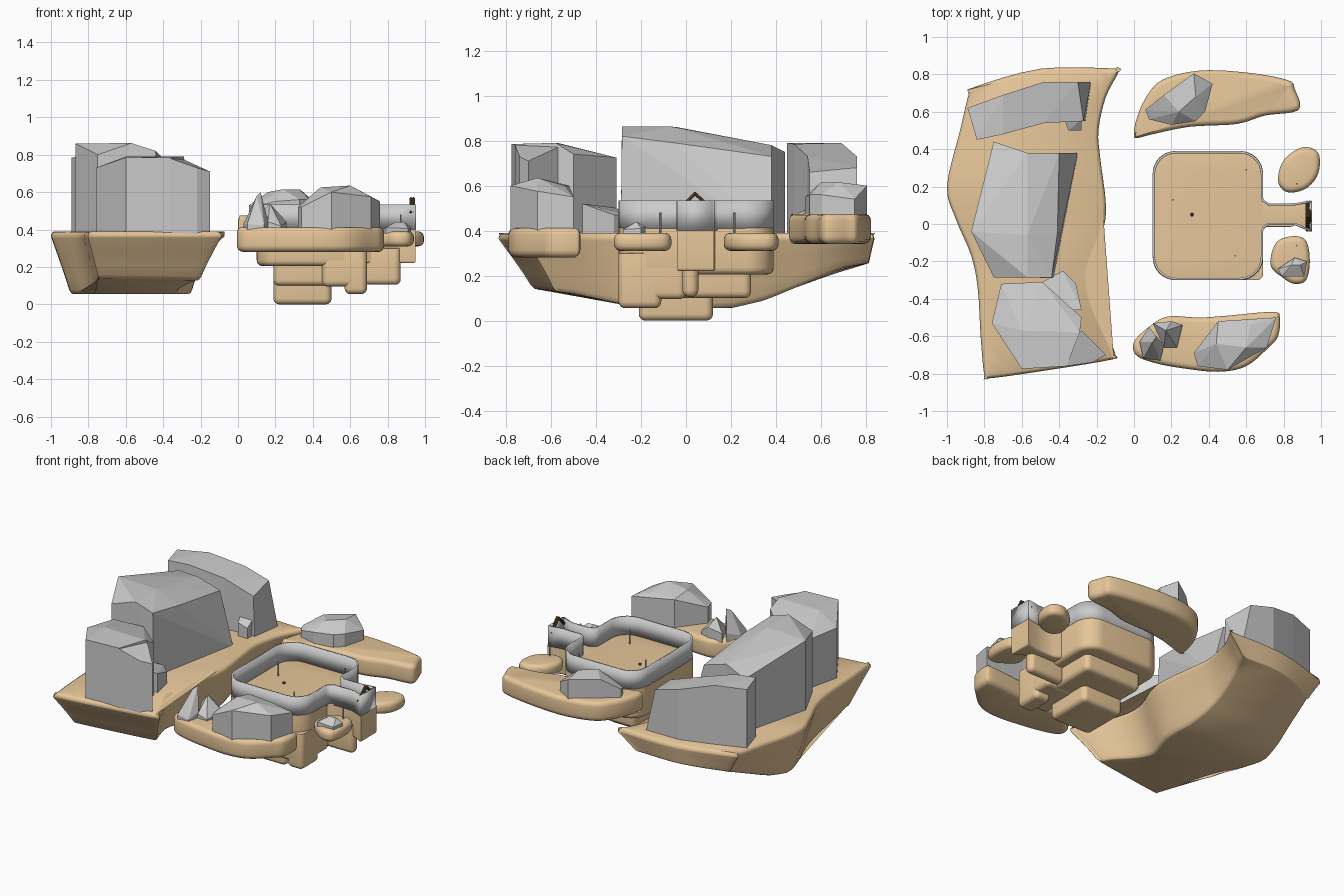
import bpy, bmesh
from math import sin, cos, pi, radians
from mathutils import Vector

if "Cube" in bpy.data.objects:
    bpy.data.objects.remove(bpy.data.objects["Cube"])


def material(name, color):
    m = bpy.data.materials.new(name)
    m.diffuse_color = (*color, 1)
    m.use_nodes = True
    m.node_tree.nodes["Principled BSDF"].inputs["Base Color"].default_value = m.diffuse_color
    return m


SAND = material("sand", (0.80, 0.57, 0.32))
WOOD = material("dark_wood", (0.13, 0.07, 0.03))
NAVY = material("navy", (0.02, 0.02, 0.2))


def finish(name, bm, mat=None, smooth=None):
    bmesh.ops.recalc_face_normals(bm, faces=bm.faces[:])
    me = bpy.data.meshes.new(name)
    bm.to_mesh(me)
    bm.free()
    ob = bpy.data.objects.new(name, me)
    bpy.context.collection.objects.link(ob)
    if mat:
        me.materials.append(mat)
    if smooth:
        bpy.ops.object.select_all(action='DESELECT')
        ob.select_set(True)
        bpy.context.view_layer.objects.active = ob
        bpy.ops.object.shade_smooth_by_angle(angle=radians(smooth))
    return ob


def spline(pts, n=5):
    """closed Catmull-Rom curve through 2D points"""
    p = [Vector(q) for q in pts]
    out = []
    for i in range(len(p)):
        a, b, c, d = (p[(i + k) % len(p)] for k in (-1, 0, 1, 2))
        for j in range(n):
            t = j / n
            out.append(0.5 * (2*b + (c-a)*t + (2*a-5*b+4*c-d)*t*t + (3*b-a-3*c+d)*t**3))
    return out


def rounded_rect(x0, x1, y0, y1, r, n=8):
    out = []
    for k, (cx, cy) in enumerate(((x1-r, y1-r), (x0+r, y1-r), (x0+r, y0+r), (x1-r, y0+r))):
        for i in range(n + 1):
            a = (k + i / n) * pi / 2
            out.append(Vector((cx + r*cos(a), cy + r*sin(a))))
    return out


def inset(ring, d):
    n = len(ring)
    area = sum(ring[i-1].cross(ring[i]) for i in range(n))
    s = 1 if area > 0 else -1
    out = []
    for i in range(n):
        t = (ring[(i+1) % n] - ring[i-1]).normalized()
        out.append(ring[i] + Vector((-t.y, t.x)) * d * s)
    return out


def loft(name, rings, mat=SAND, smooth=50):
    bm = bmesh.new()
    vs = [[bm.verts.new(p) for p in r] for r in rings]
    n = len(vs[0])
    for a, b in zip(vs, vs[1:]):
        for i in range(n):
            bm.faces.new((a[i-1], a[i], b[i], b[i-1]))
    caps = [bm.faces.new(vs[0]), bm.faces.new(vs[-1])]
    bmesh.ops.triangulate(bm, faces=caps)
    return finish(name, bm, mat, smooth)


def slab(name, ring, z0, z1, rb, rt):
    """flat slab with rounded bottom and top rims"""
    rings = []
    for k in range(5):
        a = k / 4 * pi / 2
        rings.append([(*p, z0 + rb*(1-sin(a))) for p in inset(ring, rb*(1-cos(a)))])
    rings.reverse()
    rings = [[(*p, z0 + rb*(1-cos(k/4*pi/2))) for p in inset(ring, rb*(1-sin(k/4*pi/2)))] for k in range(5)]
    rings += [[(*p, z1 - rt*(1-sin(k/4*pi/2))) for p in inset(ring, rt*(1-cos(k/4*pi/2)))] for k in range(5)]
    return loft(name, rings)


def rock(name, z0, *pieces):
    """faceted rock: convex lumps of top points dropped to the ground"""
    bm = bmesh.new()
    for pts in pieces:
        vs = [bm.verts.new(p) for p in pts]
        vs += [bm.verts.new((p[0], p[1], z0)) for p in pts if p[2] > z0]
        res = bmesh.ops.convex_hull(bm, input=vs)
        junk = {v for v in res["geom_interior"] + res["geom_unused"] if isinstance(v, bmesh.types.BMVert)}
        bmesh.ops.delete(bm, geom=list(junk), context='VERTS')
    bmesh.ops.dissolve_limit(bm, angle_limit=radians(2), verts=bm.verts[:], edges=bm.edges[:])
    return finish(name, bm)


def wall(name, pts, z0, z1, t=0.012):
    """thin upright wall along an open path"""
    bm = bmesh.new()
    lo = [bm.verts.new((*p, z0)) for p in pts]
    hi = [bm.verts.new((*p, z1)) for p in pts]
    for i in range(len(pts) - 1):
        bm.faces.new((lo[i], lo[i+1], hi[i+1], hi[i]))
    ob = finish(name, bm, None, 30)
    m = ob.modifiers.new("thickness", 'SOLIDIFY')
    m.thickness, m.offset = t, 0


def rod(name, a, b, r, mat=None):
    a, b = Vector(a), Vector(b)
    bm = bmesh.new()
    rot = (b - a).to_track_quat('Z', 'Y').to_matrix().to_4x4()
    rot.translation = (a + b) / 2
    bmesh.ops.create_cone(bm, cap_ends=True, segments=8, radius1=r, radius2=r,
                          depth=(b - a).length, matrix=rot)
    finish(name, bm, mat)


# large west island: tapered hull whose keel rises to the north
outline = spline([(-.08, .82), (-.12, .832), (-.5, .83), (-.86, .73), (-.885, .69), (-.93, .5), (-1, .2),
                  (-.95, .02), (-.87, -.17), (-.835, -.35), (-.82, -.6), (-.80, -.81), (-.77, -.825),
                  (-.45, -.78), (-.12, -.725), (-.1, -.7), (-.13, -.62), (-.22, -.42), (-.24, -.25),
                  (-.17, -.05), (-.15, .1), (-.18, .35), (-.19, .5), (-.15, .68)], 4)
KEEL = [(-.9, .15), (-.68, .14), (-.5, .12), (-.2, .055), (.2, .055), (.35, .09), (.7, .235), (.9, .27)]


def keel(y):
    for (a, za), (b, zb) in zip(KEEL, KEEL[1:]):
        if y <= b:
            return za + (zb - za) * (y - a) / (b - a)
    return KEEL[-1][1]


def hull_ring(f, up):
    out = []
    for p in outline:
        x = -.57 + (p.x + .57) * (1 - .25*f)
        y = p.y * (1 - (.19 if p.y < 0 else .03) * f)
        out.append((x, y, keel(y) + (.365 - keel(y)) * up))
    return out


loft("west_island", [hull_ring(1.12, 0), hull_ring(1.0, .015), hull_ring(.9, .08), hull_ring(.7, .3),
                     hull_ring(.35, .65), hull_ring(.03, .96), hull_ring(0, 1.0),
                     [(*p, .383) for p in inset(outline, .006)],
                     [(*p, .39) for p in inset(outline, .018)]])

# smaller floating islands
slab("northeast_island", spline([(0, .47), (.01, .55), (.06, .67), (.15, .77), (.35, .82), (.6, .81), (.82, .77),
     (.86, .72), (.88, .61), (.7, .58), (.55, .535), (.3, .52), (.1, .48), (.02, .46)]), .34, .475, .035, .03)
slab("southeast_island", spline([(0, -.63), (.08, -.55), (.18, -.495), (.35, -.5), (.5, -.49), (.74, -.47),
     (.78, -.5), (.77, -.6), (.72, -.66), (.6, -.76), (.45, -.79), (.25, -.77), (.1, -.74), (.01, -.7)]),
     .28, .412, .035, .03)
slab("north_islet", spline([(.77, .23), (.8, .34), (.9, .41), (.985, .38), (.985, .27), (.92, .19), (.82, .17)]),
     .31, .39, .03, .03)
slab("south_islet", spline([(.73, -.22), (.76, -.1), (.85, -.065), (.92, -.09), (.94, -.2), (.92, -.3),
     (.86, -.32), (.8, -.29)]), .31, .39, .03, .03)

# arena platform and its stepped underside
slab("arena_platform", rounded_rect(.1, .69, -.3, .39, .12), .205, .412, .03, .002)
for i, (x0, x1, y0, y1, z0) in enumerate([(.19, .62, -.24, .29, .1), (.19, .5, -.21, .12, 0),
                                          (.57, .69, -.3, -.11, .055), (.45, .69, -.3, .0, .095),
                                          (.6, .87, -.015, .055, .105)]):
    slab(f"underside_block_{i+1}", rounded_rect(x0, x1, y0, y1, .034), z0, .3, .03, .002)

# walkway with flared end
slab("walkway", [Vector(p) for p in [(.6, -.03), (.69, -.03), (.73, 0), (.86, 0), (.95, -.04), (.95, .125),
     (.86, .105), (.73, .105), (.69, .13), (.6, .13)]], .22, .412, .015, .001)

# arena wall running out along both sides of the walkway
ring = rounded_rect(.106, .684, -.294, .384, .12)
side_a = [(.945, .12), (.86, .105), (.72, .105), (.69, .125), (.684, .14)]
side_b = [(.684, -.04), (.69, -.02), (.72, 0), (.86, 0), (.945, -.036)]
wall("arena_wall", side_a + [tuple(p) for p in ring] + side_b, .40, .535)
wall("gate_panel", [(.945, -.04), (.945, .12)], .40, .535)

# gate roof
for x in (.925, .938):
    rod("gate_rafter", (x, -.035, .49), (x, .043, .568), .007, WOOD)
    rod("gate_rafter", (x, .12, .49), (x, .037, .568), .007, WOOD)

# marker poles and ball
for x, y, z in [(.6, .29, .41), (.21, .13, .41), (.54, -.17, .41), (.87, -.115, .385), (.87, .215, .385)]:
    rod("marker_pole", (x, y, z), (x, y, z + .095), .005)
bm = bmesh.new()
bmesh.ops.create_uvsphere(bm, u_segments=12, v_segments=8, radius=.009)
bmesh.ops.translate(bm, verts=bm.verts[:], vec=(.31, .05, .42))
finish("ball", bm, NAVY, 60)

# cliffs on the west island
rock("north_cliff", .37,
     [(-.89, .62, .785), (-.84, .45, .79), (-.7, .69, .79), (-.7, .48, .785), (-.48, .76, .73), (-.48, .54, .73)],
     [(-.48, .76, .73), (-.48, .54, .73), (-.3, .76, .68), (-.27, .55, .66), (-.23, .76, .37), (-.26, .55, .37)],
     [(-.37, .55, .5), (-.28, .56, .5), (-.35, .5, .48), (-.28, .5, .46)])
rock("middle_cliff", .37,
     [(-.75, .44, .75), (-.57, .38, .78), (-.75, .2, .80), (-.87, -.04, .86), (-.57, -.06, .862),
      (-.75, -.285, .80), (-.57, -.285, .862)],
     [(-.57, .38, .78), (-.57, -.06, .862), (-.57, -.285, .862), (-.40, .38, .73), (-.41, -.05, .79),
      (-.44, -.285, .82), (-.30, .38, .37), (-.43, -.29, .37)])
rock("south_cliff", .37,
     [(-.71, -.32, .72), (-.49, -.31, .725), (-.28, -.5, .74), (-.29, -.58, .79), (-.6, -.57, .79),
      (-.76, -.53, .73), (-.6, -.775, .785), (-.36, -.76, .785), (-.37, -.65, .79)],
     [(-.28, -.57, .77), (-.37, -.65, .785), (-.36, -.76, .78), (-.22, -.74, .73), (-.15, -.7, .71)],
     [(-.49, -.31, .5), (-.38, -.25, .47), (-.31, -.32, .47), (-.28, -.46, .52), (-.45, -.46, .52)])

# rocks on the smaller islands
rock("northeast_rock", .46,
     [(.06, .61, .53), (.08, .56, .52), (.2, .53, .55), (.33, .55, .56), (.38, .6, .56), (.42, .75, .54),
      (.32, .805, .6), (.16, .69, .6), (.24, .6, .615), (.33, .68, .615)])
rock("large_southeast_rock", .40,
     [(.32, -.69, .52), (.34, -.76, .52), (.5, -.78, .6), (.71, -.66, .575), (.76, -.5, .55), (.62, -.54, .6),
      (.45, -.52, .6), (.44, -.64, .625), (.6, -.66, .635)])
rock("spiky_rock", .40,
     [(.03, -.63, .43), (.05, -.72, .43), (.14, -.73, .42), (.16, -.65, .45), (.08, -.55, .46), (.12, -.6, .6),
      (.1, -.63, .58)],
     [(.1, -.53, .46), (.2, -.52, .48), (.26, -.54, .44), (.23, -.66, .42), (.16, -.66, .44), (.17, -.57, .54)])
rock("islet_rock", .38,
     [(.77, -.24, .40), (.79, -.28, .41), (.91, -.28, .405), (.925, -.2, .41), (.86, -.18, .42), (.84, -.22, .44),
      (.89, -.22, .44)])
